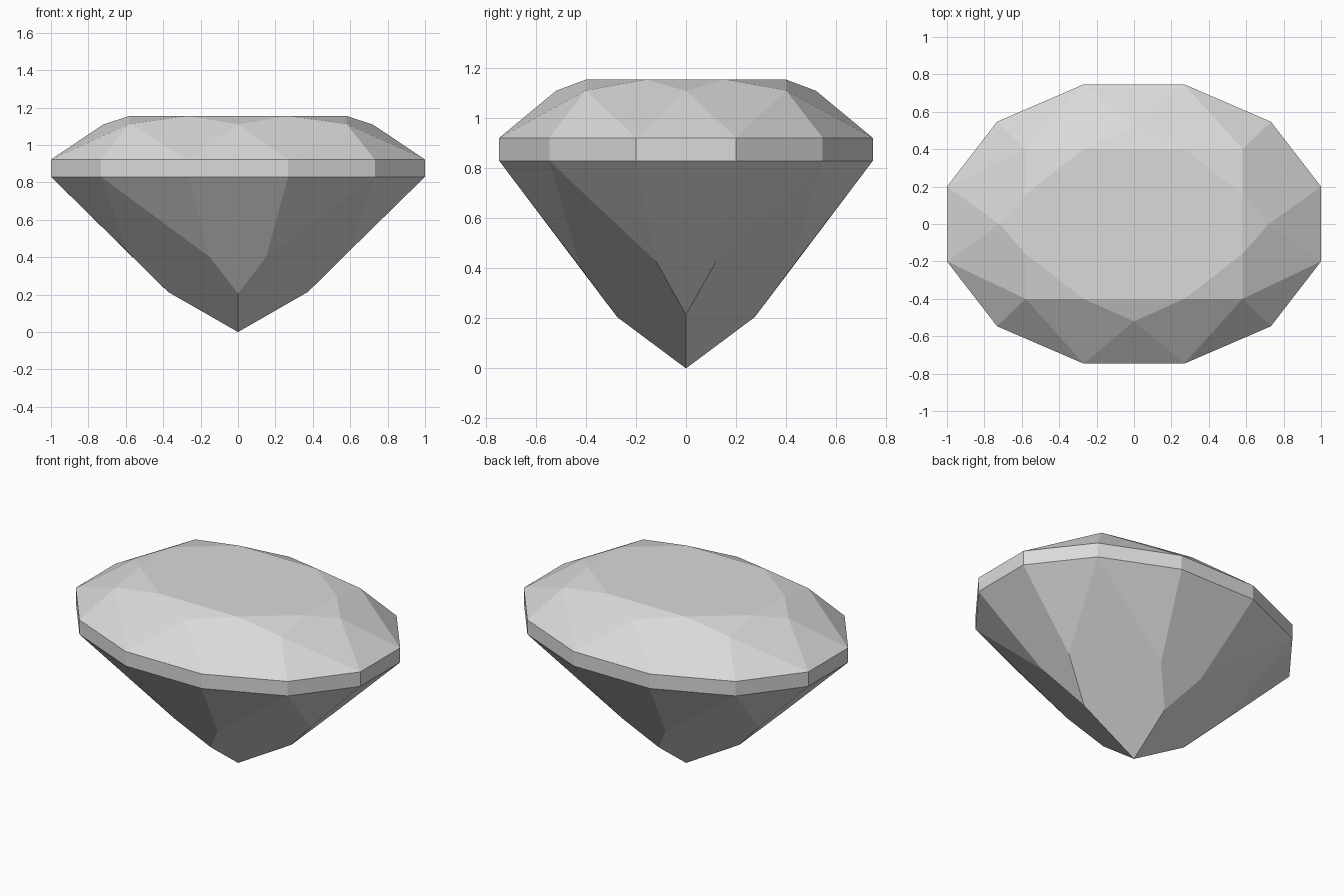
import bpy
import bmesh
from math import radians, sin, cos

if "Cube" in bpy.data.objects:
    bpy.data.objects.remove(bpy.data.objects["Cube"], do_unlink=True)

GIRDLE_LOW, GIRDLE_HIGH = 0.83, 0.922
RX, RY = 1 / cos(radians(15)), 0.747 / cos(radians(15))

# Facet corners of one quarter of the cut stone
quarter = []
for angle in (15, 45, 75):
    x, y = RX * cos(radians(angle)), RY * sin(radians(angle))
    quarter += [(x, y, GIRDLE_LOW), (x, y, GIRDLE_HIGH)]
# Table, then the ring of crown corners just below it
quarter += [(0.58, 0.16, 1.155), (0.27, 0.4, 1.155)]
quarter += [(0.72, 0, 1.11), (0.58, 0.4, 1.112), (0, 0.52, 1.11)]
# Pavilion facet corners and the bottom point
quarter += [(0.59, 0.12, 0.428), (0.15, 0.42, 0.4)]
quarter += [(0.375, 0, 0.215), (0, 0.275, 0.205), (0, 0, 0)]

# Mirror the quarter on both axes and wrap it in flat facets
points = {(x * sx + 0.0, y * sy + 0.0, z)
          for x, y, z in quarter for sx in (1, -1) for sy in (1, -1)}
bm = bmesh.new()
for point in sorted(points):
    bm.verts.new(point)
bmesh.ops.convex_hull(bm, input=bm.verts[:])
bmesh.ops.dissolve_limit(bm, angle_limit=radians(2.5),
                         verts=bm.verts[:], edges=bm.edges[:])
bmesh.ops.recalc_face_normals(bm, faces=bm.faces[:])

mesh = bpy.data.meshes.new("cut_gemstone")
bm.to_mesh(mesh)
bm.free()
gem = bpy.data.objects.new("cut_gemstone", mesh)
bpy.context.collection.objects.link(gem)

# Pale grey stone
grey = (0.7, 0.7, 0.7, 1)
stone = bpy.data.materials.new("pale_grey")
stone.use_nodes = True
stone.diffuse_color = grey
for node in stone.node_tree.nodes:
    if node.type == "BSDF_PRINCIPLED":
        node.inputs["Base Color"].default_value = grey
mesh.materials.append(stone)
